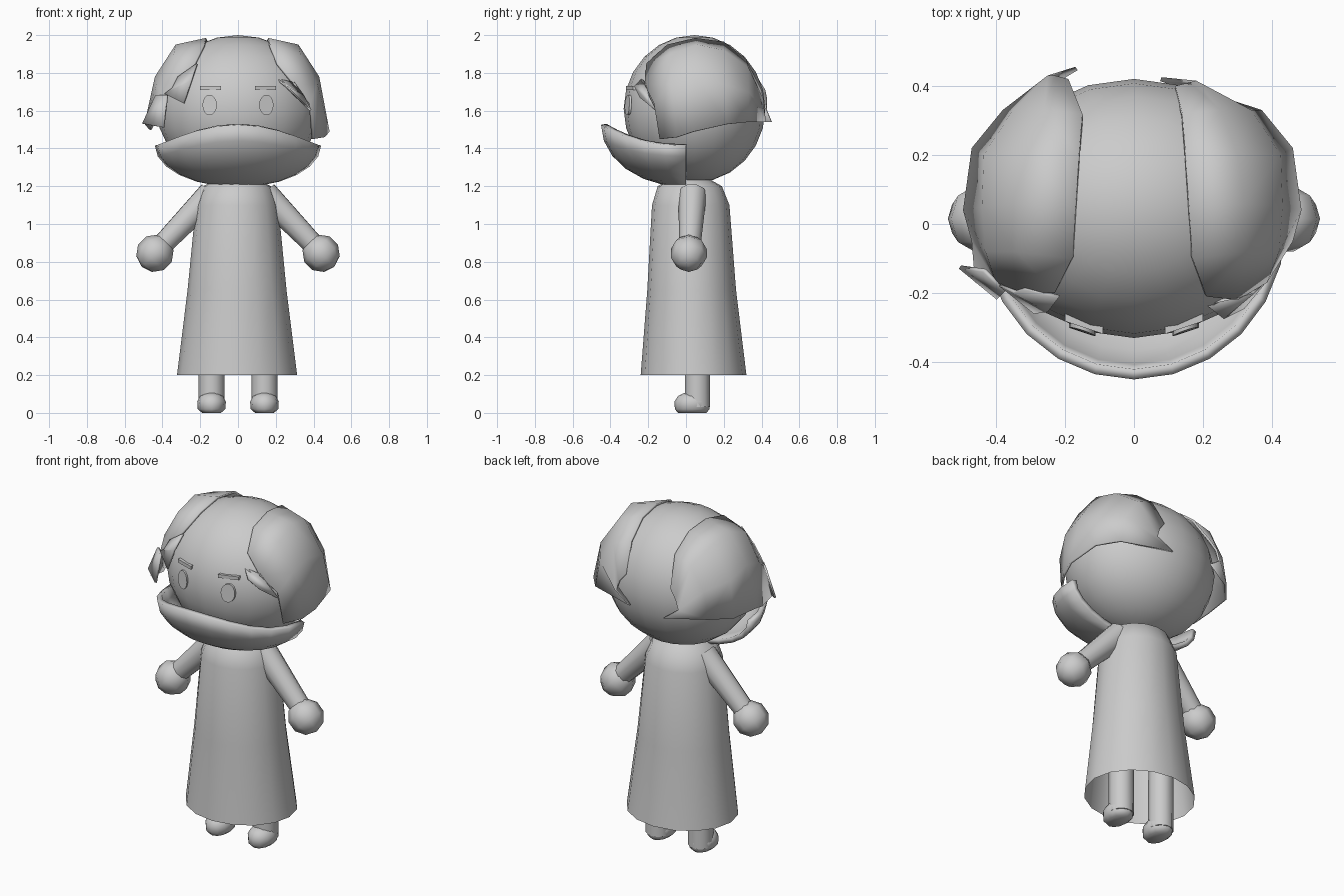
import bpy, bmesh
from math import sin, cos, pi, radians
from mathutils import Vector

cube = bpy.data.objects.get("Cube")
if cube:
    bpy.data.objects.remove(cube)

grey = bpy.data.materials.new("plain grey")
grey.use_nodes = True
grey.diffuse_color = (0.6, 0.6, 0.6, 1)
grey.node_tree.nodes["Principled BSDF"].inputs["Base Color"].default_value = (0.6, 0.6, 0.6, 1)


def finish(obj, name, angle=50):
    obj.name = name
    obj.data.materials.clear()
    obj.data.materials.append(grey)
    bpy.ops.object.select_all(action="DESELECT")
    obj.select_set(True)
    bpy.context.view_layer.objects.active = obj
    bpy.ops.object.shade_smooth_by_angle(angle=radians(angle))
    return obj


def grid(name, rows, closed=False, caps=False, thick=0, angle=50):
    """Skin a list of equally long point rows."""
    bm = bmesh.new()
    vs = [[bm.verts.new(p) for p in row] for row in rows]
    n = len(rows[0])
    for a, b in zip(vs, vs[1:]):
        for i in range(n if closed else n - 1):
            j = (i + 1) % n
            bm.faces.new((a[i], a[j], b[j], b[i]))
    if caps:
        bm.faces.new(vs[0])
        bm.faces.new(vs[-1])
    bmesh.ops.remove_doubles(bm, verts=bm.verts[:], dist=0.0005)
    bmesh.ops.recalc_face_normals(bm, faces=bm.faces[:])
    mesh = bpy.data.meshes.new(name)
    bm.to_mesh(mesh)
    bm.free()
    obj = bpy.data.objects.new(name, mesh)
    bpy.context.collection.objects.link(obj)
    if thick:
        mod = obj.modifiers.new("thickness", "SOLIDIFY")
        mod.thickness, mod.offset = thick, -1
    return finish(obj, name, angle)


def ball(name, loc, size, segments, rings):
    bpy.ops.mesh.primitive_uv_sphere_add(segments=segments, ring_count=rings, location=loc)
    obj = bpy.context.object
    obj.scale = size
    return finish(obj, name, 80)


def ring(center, rx, ry, n=16):
    return [Vector(center) + Vector((rx * cos(2 * pi * i / n), ry * sin(2 * pi * i / n), 0)) for i in range(n)]


def tube(name, a, b, ra, rb, n=10):
    a, b = Vector(a), Vector(b)
    turn = (b - a).to_track_quat("Z", "Y")
    rows = [[p + turn @ q for q in ring((0, 0, 0), r, r, n)] for p, r in ((a, ra), (b, rb))]
    return grid(name, rows, closed=True, caps=True)


# Head
HEAD, SIZE = Vector((0, 0.045, 1.61)), Vector((0.43, 0.375, 0.39))
ball("head", HEAD, SIZE, 20, 12)


def face_y(x, z):
    return HEAD.y - SIZE.y * (1 - (x / SIZE.x) ** 2 - ((z - HEAD.z) / SIZE.z) ** 2) ** 0.5


# Robe: open at the hem
robe = [(0.2, 0.318, 0.28, 0.04), (0.65, 0.262, 0.235, 0.03), (1.1, 0.218, 0.205, 0.025),
        (1.2, 0.18, 0.17, 0.02), (1.24, 0.1, 0.1, 0.02)]
grid("robe", [ring((-0.005, y, z), rx, ry) for z, rx, ry, y in robe], closed=True)

# Limbs and face details, one set per side
for side, s in (("left", 1), ("right", -1)):
    tube(side + "_arm", (s * 0.14, 0.035, 1.16), (s * 0.41, 0.02, 0.88), 0.075, 0.057)
    hand = ball(side + "_hand", (s * 0.44, 0.015, 0.845), (0.1, 0.1, 0.1), 8, 5)
    hand.rotation_euler = (0, -s * radians(45), 0)
    tube(side + "_leg", (s * 0.14, 0.06, 0.5), (s * 0.14, 0.06, 0.03), 0.068, 0.07)
    foot = [(0, 0.05, 0.075), (0.02, 0.073, 0.092), (0.06, 0.076, 0.094), (0.09, 0.06, 0.075), (0.105, 0.03, 0.045)]
    grid(side + "_foot", [ring((s * 0.14, 0.033, z), rx, ry, 12) for z, rx, ry in foot], closed=True, caps=True)

    # Oval eye laid over the curve of the face
    rim = [(s * 0.15 + 0.038 * cos(t * pi / 8), 1.63 + 0.054 * sin(t * pi / 8)) for t in range(16)]
    outer = [(x, face_y(x, z) - 0.008, z) for x, z in rim]
    inner = [(x, face_y(x, z) + 0.004, z) for x, z in rim]
    grid(side + "_eye", [inner, outer], closed=True, caps=True)

    # Brow bar
    brow = []
    for x in (0.09, 0.2):
        y = face_y(x, 1.72) - 0.012
        brow.append([(s * x, y + dy, 1.72 + dz) for dy, dz in ((0, -.01), (0, .01), (.03, .01), (.03, -.01))])
    grid(side + "_brow", brow, closed=True, caps=True, angle=30)

# Beard: hollow half bowl with an arched rim
rows = []
for i in range(13):
    a = (i - 6) * pi / 12
    rim_z = 1.415 + 0.11 * max(cos(a), 0) ** 2.4
    rows.append([(0.44 * sin(a) * cos(t), -0.45 * cos(a) * cos(t), 1.195 + (rim_z - 1.195) * (1 - sin(t)))
                 for t in [k * pi / 12 for k in range(7)]])
grid("beard", rows, thick=0.03)

# Hair: sections from front to back, each from parting to lower edge
middle = [
    [(.17, -.10, 1.95), (.33, -.08, 1.90), (.42, -.08, 1.74), (.46, -.05, 1.46)],
    [(.16, .05, 1.985), (.32, .06, 1.95), (.43, .05, 1.78), (.485, .04, 1.49)],
    [(.15, .20, 1.965), (.30, .20, 1.92), (.425, .20, 1.74), (.46, .22, 1.53)],
    [(.14, .32, 1.87), (.25, .33, 1.83), (.34, .33, 1.70), (.37, .33, 1.54)],
]
left_front = [(.21, -.21, 1.85), (.30, -.22, 1.74), (.385, -.17, 1.64), (.40, -.14, 1.45)]
left_back = [(.12, .40, 1.71), (.16, .41, 1.66), (.18, .415, 1.6), (.08, .425, 1.54)]
right_front = [(.22, -.20, 1.85), (.31, -.20, 1.75), (.39, -.17, 1.67), (.45, -.17, 1.52)]
right_back = [(.18, .42, 1.71), (.22, .43, 1.66), (.24, .43, 1.6), (.16, .455, 1.54)]
grid("left_hair", [left_front] + middle + [left_back], thick=0.012)


def flip(p):
    drop = 0.04 if p[2] < 1.5 else 0
    return (-p[0] - 0.01, p[1], p[2] + drop)


grid("right_hair", [[flip(p) for p in row] for row in [right_front] + middle + [right_back]], thick=0.012)

# Pointed locks at the temples
grid("left_lock", [[(.21, -.235, 1.77), (.30, -.215, 1.75)], [(.26, -.275, 1.73), (.35, -.20, 1.68)],
                   [(.32, -.245, 1.67), (.39, -.16, 1.60)]], thick=0.012)
grid("right_lock", [[(-.22, -.215, 1.85), (-.32, -.19, 1.78)], [(-.25, -.255, 1.76), (-.35, -.20, 1.72)],
                    [(-.29, -.26, 1.64), (-.39, -.18, 1.69)]], thick=0.012)
grid("right_side_lock", [[(-.37, -.19, 1.68), (-.43, -.13, 1.68)], [(-.39, -.21, 1.51), (-.50, -.12, 1.53)]],
     thick=0.012)
